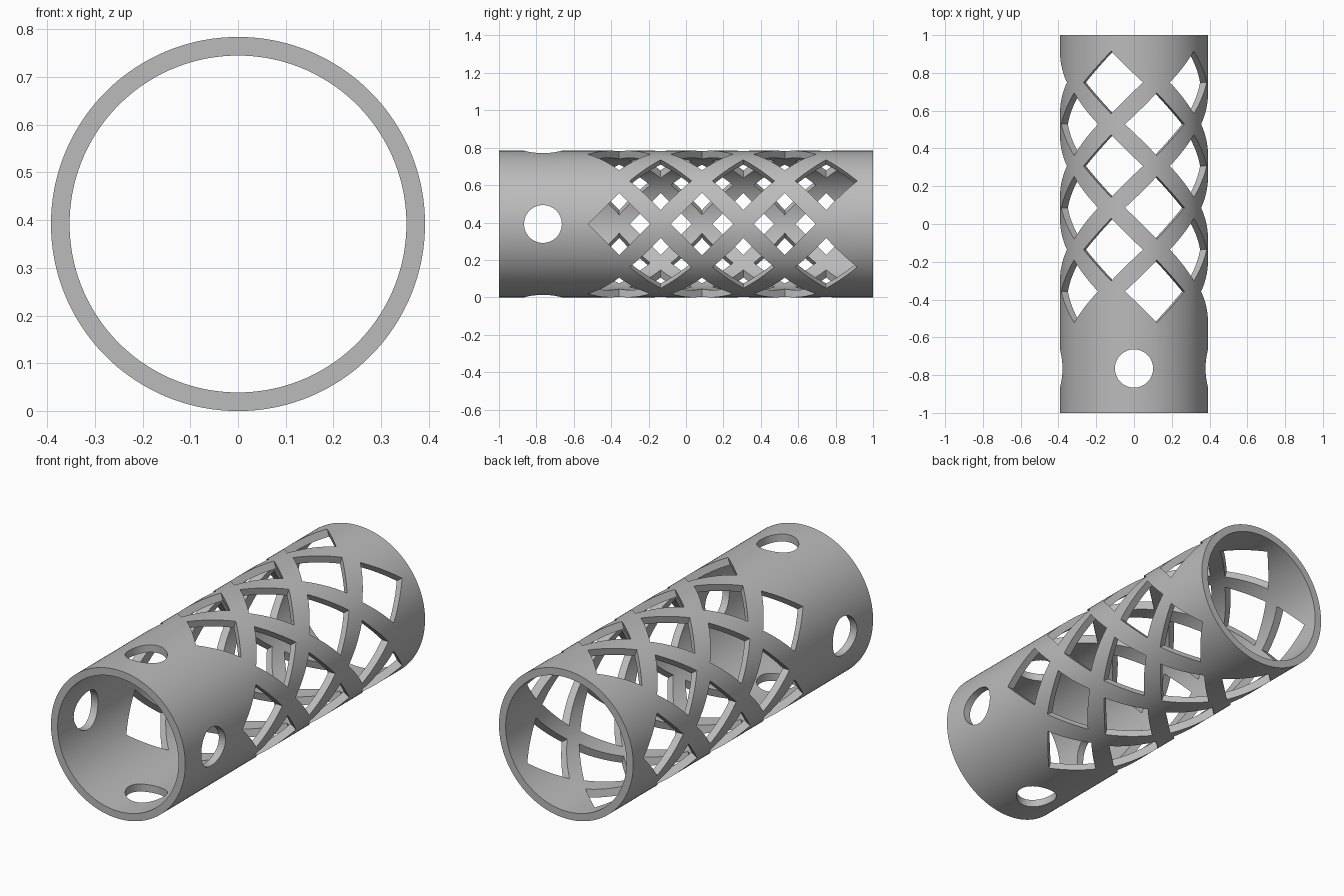
import bpy, bmesh, math
from mathutils import Matrix

if "Cube" in bpy.data.objects:
    bpy.data.objects.remove(bpy.data.objects["Cube"])

OUTER, INNER, LENGTH = 0.392, 0.353, 2.0
LIFT = Matrix.Translation((0, 0, OUTER))

# Single grey material
grey = bpy.data.materials.new("grey")
grey.use_nodes = True
colour = (0.5, 0.5, 0.5, 1)
grey.diffuse_color = colour
grey.node_tree.nodes["Principled BSDF"].inputs["Base Color"].default_value = colour


def make_object(name, bm):
    bmesh.ops.recalc_face_normals(bm, faces=bm.faces)
    mesh = bpy.data.meshes.new(name)
    bm.to_mesh(mesh)
    bm.free()
    mesh.materials.append(grey)
    obj = bpy.data.objects.new(name, mesh)
    bpy.context.collection.objects.link(obj)
    return obj


def add_cutter(bm, sides, radius, y, angle):
    """Prism pointing outward from the tube axis, through one wall only."""
    place = LIFT @ Matrix.Rotation(angle, 4, 'Y') @ Matrix.Translation((0, y, 0.38))
    bmesh.ops.create_cone(bm, cap_ends=True, segments=sides, radius1=radius,
                          radius2=radius, depth=0.24, matrix=place)


# Hollow tube: a wall profile spun around the y axis
bm = bmesh.new()
half = LENGTH / 2
profile = [bm.verts.new((0, y, OUTER + r)) for r, y in
           ((OUTER, -half), (OUTER, half), (INNER, half), (INNER, -half))]
edges = [bm.edges.new((profile[i], profile[(i + 1) % 4])) for i in range(4)]
bmesh.ops.spin(bm, geom=profile + edges, cent=(0, 0, OUTER), axis=(0, 1, 0),
               angle=math.tau, steps=180, use_merge=True)
bmesh.ops.remove_doubles(bm, verts=bm.verts, dist=1e-5)
tube = make_object("lattice_tube", bm)

# Staggered rows of diamond windows
bm = bmesh.new()
for row in range(6):
    start = 18 if row % 2 == 0 else -18
    for k in range(5):
        add_cutter(bm, 4, 0.166, -0.357 + 0.2213 * row, math.radians(start + 72 * k))

# Four round holes near the front end
for k in range(4):
    add_cutter(bm, 64, 0.101, -0.765, math.radians(90 * k))
cutter = make_object("window_cutters", bm)
cutter.hide_render = True

# Cut the windows, then drop the helper
cut = tube.modifiers.new("windows", 'BOOLEAN')
cut.operation = 'DIFFERENCE'
cut.solver = 'EXACT'
cut.object = cutter
for obj in bpy.context.selected_objects:
    obj.select_set(False)
bpy.context.view_layer.objects.active = tube
tube.select_set(True)
bpy.ops.object.modifier_apply(modifier=cut.name)
bpy.data.objects.remove(cutter)

# Smooth walls with crisp cut edges
bpy.ops.object.shade_smooth_by_angle(angle=math.radians(30))
